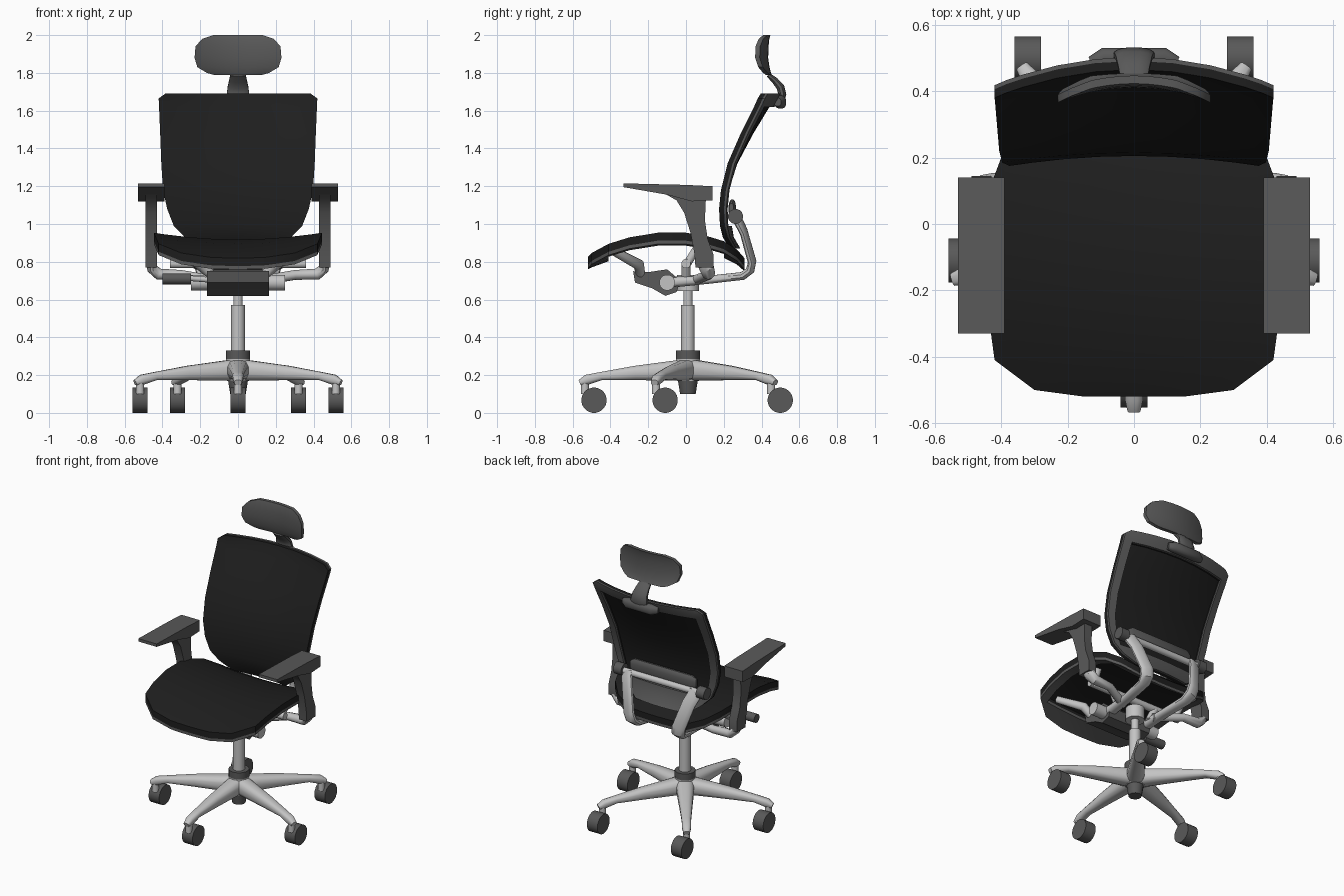
import bpy, bmesh, math
from mathutils import Vector

if "Cube" in bpy.data.objects:
    bpy.data.objects.remove(bpy.data.objects["Cube"])


def material(name, v):
    m = bpy.data.materials.new(name)
    m.diffuse_color = (v, v, v, 1)
    m.use_nodes = True
    m.node_tree.nodes["Principled BSDF"].inputs["Base Color"].default_value = m.diffuse_color
    return m


BLACK = material("black fabric", 0.013)
GREY = material("dark grey plastic", 0.10)
METAL = material("light grey metal", 0.55)


def finish(name, bm, mat):
    bmesh.ops.recalc_face_normals(bm, faces=bm.faces[:])
    for f in bm.faces:
        f.smooth = True
    for e in bm.edges:
        e.smooth = e.calc_face_angle(0) < math.radians(38)
    me = bpy.data.meshes.new(name)
    bm.to_mesh(me)
    bm.free()
    me.materials.append(mat)
    ob = bpy.data.objects.new(name, me)
    bpy.context.collection.objects.link(ob)
    return ob


def tube(name, mat, path, radii, ref=(1, 0, 0), n=12, power=1.0):
    """Sweep an ellipse along a path; radii = number or list of (along ref, across)."""
    pts = [Vector(p) for p in path]
    if not isinstance(radii, list):
        radii = [(radii, radii)] * len(pts)
    bm = bmesh.new()
    side = Vector(ref)
    rings = []
    for i, p in enumerate(pts):
        t = Vector()
        if i:
            t += (p - pts[i - 1]).normalized()
        if i < len(pts) - 1:
            t += (pts[i + 1] - p).normalized()
        t.normalize()
        if abs(side.dot(t)) > 0.95:
            side = Vector((0, 0, 1))
        side = (side - t * side.dot(t)).normalized()
        up = t.cross(side)
        ring = []
        for k in range(n):
            a = 2 * math.pi * (k + 0.5) / n
            c, s = math.cos(a), math.sin(a)
            c = math.copysign(abs(c) ** power, c)
            s = math.copysign(abs(s) ** power, s)
            ring.append(bm.verts.new(p + side * radii[i][0] * c + up * radii[i][1] * s))
        rings.append(ring)
    for a, b in zip(rings, rings[1:]):
        for k in range(n):
            bm.faces.new((a[k], a[(k + 1) % n], b[(k + 1) % n], b[k]))
    bm.faces.new(rings[0])
    bm.faces.new(rings[-1])
    return finish(name, bm, mat)


def prism(name, mat, profile, x0, x1):
    """Extrude a (y, z) profile along x."""
    bm = bmesh.new()
    f = bm.faces.new([bm.verts.new((x0, y, z)) for y, z in profile])
    ex = bmesh.ops.extrude_face_region(bm, geom=[f])
    vs = [g for g in ex["geom"] if isinstance(g, bmesh.types.BMVert)]
    bmesh.ops.translate(bm, vec=(x1 - x0, 0, 0), verts=vs)
    return finish(name, bm, mat)


US = [-1, -0.87, -0.6, -0.3, 0, 0.3, 0.6, 0.87, 1]


def sheet(name, mat, rows, fn, offset, thick, rim=0):
    """Curved panel of given thickness; rim > 0 keeps only that many border rows."""
    bm = bmesh.new()
    off = Vector(offset)
    g = [[bm.verts.new(Vector(fn(r, u)) + off) for u in US] for r in rows]
    faces = []
    for j in range(len(rows) - 1):
        for i in range(len(US) - 1):
            if rim and 0 < i < len(US) - 2 and rim <= j < len(rows) - 1 - rim:
                continue
            faces.append(bm.faces.new((g[j][i], g[j][i + 1], g[j + 1][i + 1], g[j + 1][i])))
    bmesh.ops.delete(bm, geom=[v for v in bm.verts if not v.link_faces], context="VERTS")
    ex = bmesh.ops.extrude_face_region(bm, geom=faces)
    vs = [e for e in ex["geom"] if isinstance(e, bmesh.types.BMVert)]
    bmesh.ops.translate(bm, vec=thick, verts=vs)
    return finish(name, bm, mat)


# Star base: five legs with castors
for k in range(5):
    a = math.radians(-90 + 72 * k)
    d = Vector((math.cos(a), math.sin(a), 0))
    side = (-d.y, d.x, 0)
    secs = [(0.02, .06, .285, .17), (0.28, .042, .25, .172), (0.46, .03, .217, .172),
            (0.535, .028, .203, .148), (0.573, .02, .175, .145)]
    tube(f"base_leg_{k}", METAL,
         [d * r + Vector((0, 0.01, (t + b) / 2)) for r, w, t, b in secs],
         [(w, (t - b) / 2) for r, w, t, b in secs], side, 12, 0.75)
    c = d * 0.545 + Vector((0, 0.01, 0))
    tube(f"castor_stem_{k}", METAL, [(c.x, c.y, .10), (c.x, c.y, .17)], 0.022)
    tube(f"castor_wheel_{k}", GREY, [(c.x - .04, c.y + .048, .067), (c.x + .04, c.y + .048, .067)],
         0.067, (0, 0, 1), 24)

# Hub and gas column
tube("hub_lower", GREY, [(0, .01, .10), (0, .01, .18)], [(.042, .042), (.055, .055)], n=16)
tube("hub", METAL, [(0, .01, .17), (0, .01, .29)], [(.06, .06), (.065, .065)], n=16)
tube("hub_collar", GREY, [(0, .01, .285), (0, .01, .33)], 0.065, n=16)
tube("column_outer", METAL, [(0, .01, .32), (0, .01, .57)], 0.037, n=16)
tube("column_inner", METAL, [(0, .01, .56), (0, .01, .66)], 0.025, n=16)
tube("column_bracket", METAL, [(0, .01, .645), (0, .01, .73)], 0.06, n=16)

# Tilt mechanism
prism("tilt_housing", GREY, [(-.28, .75), (-.27, .69), (-.18, .66), (-.11, .62), (-.05, .64),
                             (-.03, .70), (-.10, .76), (-.20, .745)], -.165, .165)
tube("tilt_axle", METAL, [(-.25, -.10, .69), (.25, -.10, .69)], 0.042, (0, 0, 1), 16)
tube("tilt_lever_rod", METAL, [(-.28, -.2, .715), (-.1, -.2, .70)], 0.015)
tube("tilt_lever_handle", GREY, [(-.40, -.2, .71), (-.25, -.2, .71)], 0.03, (0, 0, 1))
tube("seat_crossbar", METAL, [(-.36, 0, .79), (.36, 0, .79)], 0.025, (0, 0, 1))

# Seat: (y, centre z, half width)
seat_rows = [(-.52, .82, .15), (-.50, .83, .30), (-.41, .863, .42), (-.30, .895, .435),
             (-.15, .918, .445), (0, .918, .445), (.12, .90, .43), (.20, .88, .40),
             (.27, .845, .33), (.31, .81, .22)]


def seat_pt(r, u):
    x = u * r[2]
    return (x, r[0], r[1] + .035 * (x / .44) ** 2)


sheet("seat_cushion", BLACK, seat_rows, seat_pt, (0, 0, 0), (0, 0, -.022))
sheet("seat_edge", BLACK, seat_rows, seat_pt, (0, 0, -.022), (0, 0, -.02), 2)
sheet("seat_frame", GREY, seat_rows, seat_pt, (0, 0, -.042), (0, 0, -.018), 2)

# Backrest: (z, y at the sides, hollow depth, half width)
back_rows = [(1.69, .395, .07, .385), (1.665, .38, .075, .42), (1.62, .36, .07, .418),
             (1.48, .29, .055, .412), (1.32, .22, .04, .406), (1.18, .185, .03, .397),
             (1.08, .175, .03, .375), (.99, .18, .025, .34), (.93, .195, .02, .28),
             (.87, .23, .02, .20)]


def back_pt(r, u):
    return (u * r[3], r[1] + r[2] * (1 - u * u), r[0])


sheet("backrest_mesh", BLACK, back_rows, back_pt, (0, 0, 0), (0, .012, 0))
sheet("backrest_edge", BLACK, back_rows, back_pt, (0, .012, 0), (0, .014, 0), 2)
sheet("backrest_frame", GREY, back_rows, back_pt, (0, .026, 0), (0, .012, 0), 2)

# Lumbar support behind the back
tube("lumbar_pad", GREY, [(-.25, .24, 1.08), (-.22, .245, 1.08), (.22, .245, 1.08), (.25, .24, 1.08)],
     [(.03, .012), (.05, .02), (.05, .02), (.03, .012)], (0, 0, 1), 12, .8)
tube("lumbar_bar", METAL, [(-.30, .265, 1.035), (.30, .265, 1.035)], 0.022, (0, 0, 1))

# Headrest (same row layout as the back) and its neck
head_rows = [(2.0, .408, .015, .13), (1.98, .385, .032, .19), (1.94, .368, .045, .225),
             (1.88, .366, .045, .23), (1.83, .383, .035, .215), (1.80, .408, .018, .165),
             (1.79, .422, .008, .13)]
sheet("headrest", GREY, head_rows, back_pt, (0, 0, 0), (0, .024, 0))
tube("headrest_neck", GREY,
     [(0, .435, 1.79), (0, .47, 1.76), (0, .50, 1.725), (0, .51, 1.685), (0, .495, 1.64), (0, .475, 1.625)],
     [(.042, .012), (.048, .018), (.056, .022), (.062, .022), (.067, .022), (.07, .016)], n=12, power=.8)
tube("neck_bracket", GREY, [(-.13, .485, 1.645), (-.09, .50, 1.645), (.09, .50, 1.645), (.13, .485, 1.645)],
     [(.022, .02), (.035, .032), (.035, .032), (.022, .02)], (0, 0, 1), 12, .8)

# Mirrored parts
for s, tag in ((-1, "left"), (1, "right")):
    # armrest pad, post and support tube
    prism(f"armrest_pad_{tag}", GREY, [(-.33, 1.195), (-.33, 1.215), (0, 1.207), (.14, 1.20), (.14, 1.125),
                                       (.03, 1.12), (-.10, 1.155)], s * .39, s * .53)
    prism(f"armrest_post_{tag}", GREY, [(-.12, 1.165), (-.05, 1.125), (-.01, 1.06), (.025, .95), (.045, .84),
                                        (.05, .77), (.145, .77), (.145, .84), (.115, .92), (.10, 1.02),
                                        (.105, 1.13), (.0, 1.15)], s * .43, s * .49)
    tube(f"armrest_tube_{tag}", METAL, [(s * .46, .095, .80), (s * .455, .11, .765), (s * .42, .12, .735),
                                        (s * .30, .12, .73), (s * .12, .04, .70)],
         [(.026, .04), (.028, .04), (.03, .035), (.026, .026), (.026, .026)])
    # back support arm
    tube(f"back_arm_{tag}", METAL, [(s * .14, -.10, .69), (s * .15, .12, .705), (s * .17, .30, .725),
                                    (s * .18, .34, .755), (s * .19, .35, .80), (s * .235, .305, .96),
                                    (s * .255, .28, 1.01), (s * .26, .262, 1.04)],
         [(.035, .03), (.035, .022), (.04, .022), (.045, .022), (.045, .02), (.045, .018), (.045, .02), (.045, .022)],
         power=.8)
    tube(f"lumbar_knob_{tag}", GREY, [(s * .285, .262, 1.04), (s * .345, .262, 1.04)], 0.04, (0, 0, 1), 16)
    # seat struts
    tube(f"front_strut_{tag}", METAL, [(s * .14, -.24, .73), (s * .20, -.25, .785), (s * .31, -.38, .855)],
         [(.025, .025), (.03, .03), (.025, .022)])
    tube(f"middle_strut_{tag}", METAL, [(s * .12, 0, .69), (s * .17, 0, .79)], 0.025)
    tube(f"seat_bracket_{tag}", METAL, [(s * .33, 0, .78), (s * .34, .06, .875)], 0.022)
